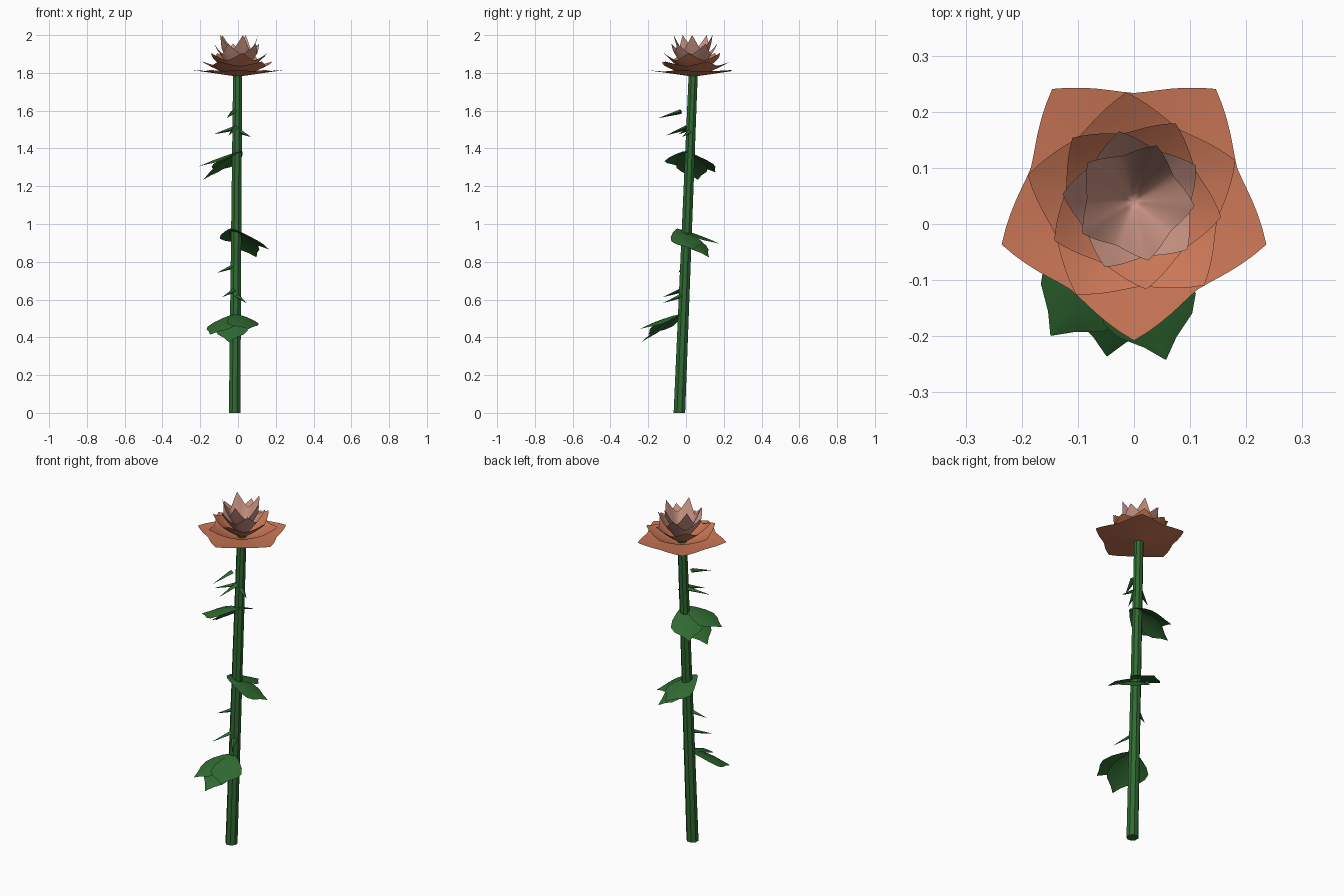
import bpy, math
from mathutils import Vector, Matrix

cube = bpy.data.objects.get("Cube")
if cube:
    bpy.data.objects.remove(cube, do_unlink=True)


def material(name, rgb):
    m = bpy.data.materials.new(name)
    m.use_nodes = True
    m.diffuse_color = (*rgb, 1)
    m.node_tree.nodes["Principled BSDF"].inputs["Base Color"].default_value = (*rgb, 1)
    return m


GREEN = material("leaf_green", (0.03, 0.145, 0.032))
ORANGE = material("petal_orange", (0.60, 0.185, 0.095))
PINK = material("petal_pink", (0.60, 0.30, 0.235))


def build(name, verts, faces, mat, smooth=True):
    me = bpy.data.meshes.new(name)
    me.from_pydata([tuple(v) for v in verts], [], faces)
    me.materials.append(mat)
    me.update()
    ob = bpy.data.objects.new(name, me)
    bpy.context.collection.objects.link(ob)
    if smooth:
        bpy.ops.object.select_all(action='DESELECT')
        ob.select_set(True)
        bpy.context.view_layer.objects.active = ob
        bpy.ops.object.shade_smooth_by_angle(angle=math.radians(40))


# Stem: a slightly leaning, tapering octagonal tube
STEM_LOW, STEM_TOP = Vector((-0.018, -0.035, 0)), Vector((-0.002, 0.038, 1.79))


def stem_at(z):
    return STEM_LOW.lerp(STEM_TOP, z / STEM_TOP.z)


def make_stem(sides=8):
    verts = []
    for centre, r in ((STEM_LOW, 0.033), (STEM_TOP, 0.026)):
        for i in range(sides):
            a = math.tau * (i + 0.5) / sides
            verts.append(centre + Vector((r * math.cos(a), r * math.sin(a), 0)))
    faces = [(i, (i + 1) % sides, sides + (i + 1) % sides, sides + i) for i in range(sides)]
    faces += [tuple(reversed(range(sides))), tuple(range(sides, 2 * sides))]
    build("stem", verts, faces, GREEN, smooth=False)


# Petal whorl: a five-pointed cup, fanned out from its centre
def petal_whorl(name, radius, base, top, turn, dip, power, mat, steps=12, rings=6):
    n = 5 * steps
    verts = [Vector((0, 0.04, base))]
    for k in range(1, rings + 1):
        t = k / rings
        for i in range(n):
            u = abs((i % steps) / steps * 2 - 1)      # 1 at a tip, 0 between tips
            r = radius * t * (0.78 + 0.22 * u ** 1.6)
            z = base + (top - base) * t ** power * (dip + (1 - dip) * u ** 1.5)
            a = math.radians(turn) + math.tau * i / n
            verts.append(Vector((r * math.cos(a), 0.04 + r * math.sin(a), z)))
    faces = [(0, 1 + i, 1 + (i + 1) % n) for i in range(n)]
    for k in range(rings - 1):
        a, b = 1 + k * n, 1 + (k + 1) * n
        faces += [(a + i, b + i, b + (i + 1) % n, a + (i + 1) % n) for i in range(n)]
    build(name, verts, faces, mat)


# Leaflet: a blade that is widest past its middle and ends in a drawn-out tip
BLADE = [(0, 0.008), (0.2, 0.045), (0.4, 0.075), (0.58, 0.087),
         (0.72, 0.07), (0.86, 0.03), (1, 0.001)]


def leaflet(name, base, reach):
    side = Vector((-reach.y, reach.x, 0)).normalized()
    verts, faces = [], []
    for s, w in BLADE:
        mid = base + Vector((reach.x * s, reach.y * s, reach.z * s ** 1.25))
        for f in (-1, -0.5, 0, 0.5, 1):
            verts.append(mid + side * w * f - Vector((0, 0, 0.14 * f * f * w)))
    for k in range(len(BLADE) - 1):
        for j in range(4):
            i = k * 5 + j
            faces.append((i, i + 1, i + 6, i + 5))
    build(name, verts, faces, GREEN)


# Thorn: a flattened spike
def thorn(name, base, tip, width=0.018):
    d = (tip - base).normalized()
    side = d.cross(Vector((0, 0, 1))).normalized()
    up = side.cross(d)
    verts = [base + side * width, base + up * width * 0.7,
             base - side * width, base - up * width * 0.7, tip]
    faces = [(i, (i + 1) % 4, 4) for i in range(4)] + [(3, 2, 1, 0)]
    build(name, verts, faces, GREEN, smooth=False)


make_stem()

# Flower: five nested whorls, from the flat outer one to the upright heart
for whorl in (
    ("outer_petals", 0.248, 1.78, 1.815, 54, 0.8, 1.0, ORANGE),
    ("second_petals", 0.195, 1.782, 1.86, 22, 0.7, 1.4, ORANGE),
    ("third_petals", 0.158, 1.786, 1.905, 62, 0.68, 1.4, ORANGE),
    ("fourth_petals", 0.128, 1.79, 1.955, 30, 0.66, 1.3, PINK),
    ("heart_petals", 0.108, 1.795, 2.0, 68, 0.62, 1.3, PINK),
):
    petal_whorl(*whorl)

# Leaves: three clusters of three leaflets; the upper two start beside the stem
REACHES = {"left": (-0.135, -0.175, -0.11), "middle": (-0.035, -0.212, -0.15),
           "right": (0.07, -0.218, -0.08)}
for level, z, turn, shift in (("lower", 0.525, 0, (0, -0.01, 0)),
                              ("middle", 0.975, 150, (-0.03, -0.05, 0)),
                              ("upper", 1.385, -100, (0.025, -0.03, 0))):
    rot = Matrix.Rotation(math.radians(turn), 3, 'Z')
    for part, reach in REACHES.items():
        leaflet(f"{level}_leaf_{part}", stem_at(z) + Vector(shift), rot @ Vector(reach))

# Thorns: base height, distance of the base from the stem's axis, tip position
for i, (z, gap, tip) in enumerate((
    (1.595, 0.06, (-0.06, -0.148, 1.56)), (1.505, 0.02, (-0.13, -0.04, 1.475)),
    (1.49, 0.015, (0.07, -0.02, 1.46)), (1.51, 0.025, (-0.05, -0.108, 1.468)),
    (0.775, 0.015, (-0.11, -0.04, 0.742)), (0.65, 0.015, (-0.085, -0.125, 0.612)),
    (0.62, 0.015, (0.045, -0.12, 0.582)),
)):
    tip = Vector(tip)
    base = stem_at(z)
    out = Vector((tip.x - base.x, tip.y - base.y, 0)).normalized()
    thorn(f"thorn_{i + 1}", base + out * gap, tip)
